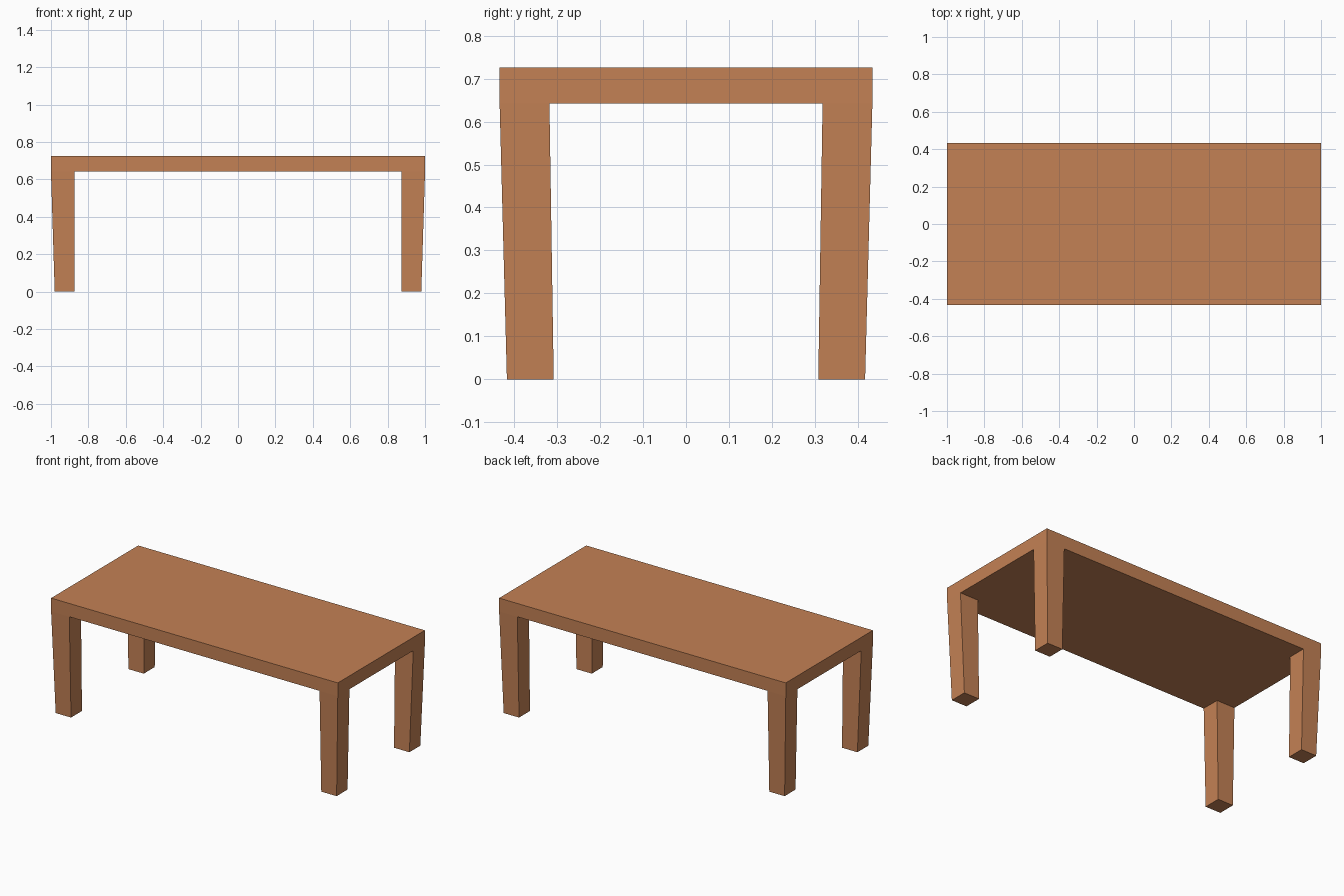
import bpy
import bmesh

if "Cube" in bpy.data.objects:
    bpy.data.objects.remove(bpy.data.objects["Cube"])

TOP_Z, UNDER_Z = 0.726, 0.642
XS = [-1.0, -0.873, 0.873, 1.0]
YS = [-0.434, -0.318, 0.318, 0.434]
# leg section at the floor: inner and outer distance from the centre
FOOT_X = (0.873, 0.98)
FOOT_Y = (0.308, 0.417)

bm = bmesh.new()

# Tabletop: 3 x 3 grid, extruded down to its thickness
grid = [[bm.verts.new((x, y, TOP_Z)) for x in XS] for y in YS]
for j in range(3):
    for i in range(3):
        bm.faces.new((grid[j][i], grid[j][i + 1], grid[j + 1][i + 1], grid[j + 1][i]))
ext = bmesh.ops.extrude_face_region(bm, geom=bm.faces[:])["geom"]
for v in ext:
    if isinstance(v, bmesh.types.BMVert):
        v.co.z = UNDER_Z

# Legs: extrude the four corner cells of the underside and taper to the floor
corners = []
for f in ext:
    if isinstance(f, bmesh.types.BMFace):
        c = f.calc_center_median()
        if abs(c.x) > XS[2] and abs(c.y) > YS[2]:
            corners.append(f)


def foot(value, inner_top, feet):
    size = feet[1] if abs(value) > inner_top + 0.01 else feet[0]
    return size if value > 0 else -size


for f in bmesh.ops.extrude_discrete_faces(bm, faces=corners)["faces"]:
    for v in f.verts:
        v.co = (foot(v.co.x, XS[2], FOOT_X), foot(v.co.y, YS[2], FOOT_Y), 0)

bmesh.ops.recalc_face_normals(bm, faces=bm.faces[:])
mesh = bpy.data.meshes.new("table")
bm.to_mesh(mesh)
bm.free()

# Wood colour
wood = bpy.data.materials.new("wood")
wood.diffuse_color = (0.55, 0.22, 0.09, 1)
wood.use_nodes = True
wood.node_tree.nodes["Principled BSDF"].inputs["Base Color"].default_value = wood.diffuse_color
mesh.materials.append(wood)

table = bpy.data.objects.new("table", mesh)
bpy.context.collection.objects.link(table)
